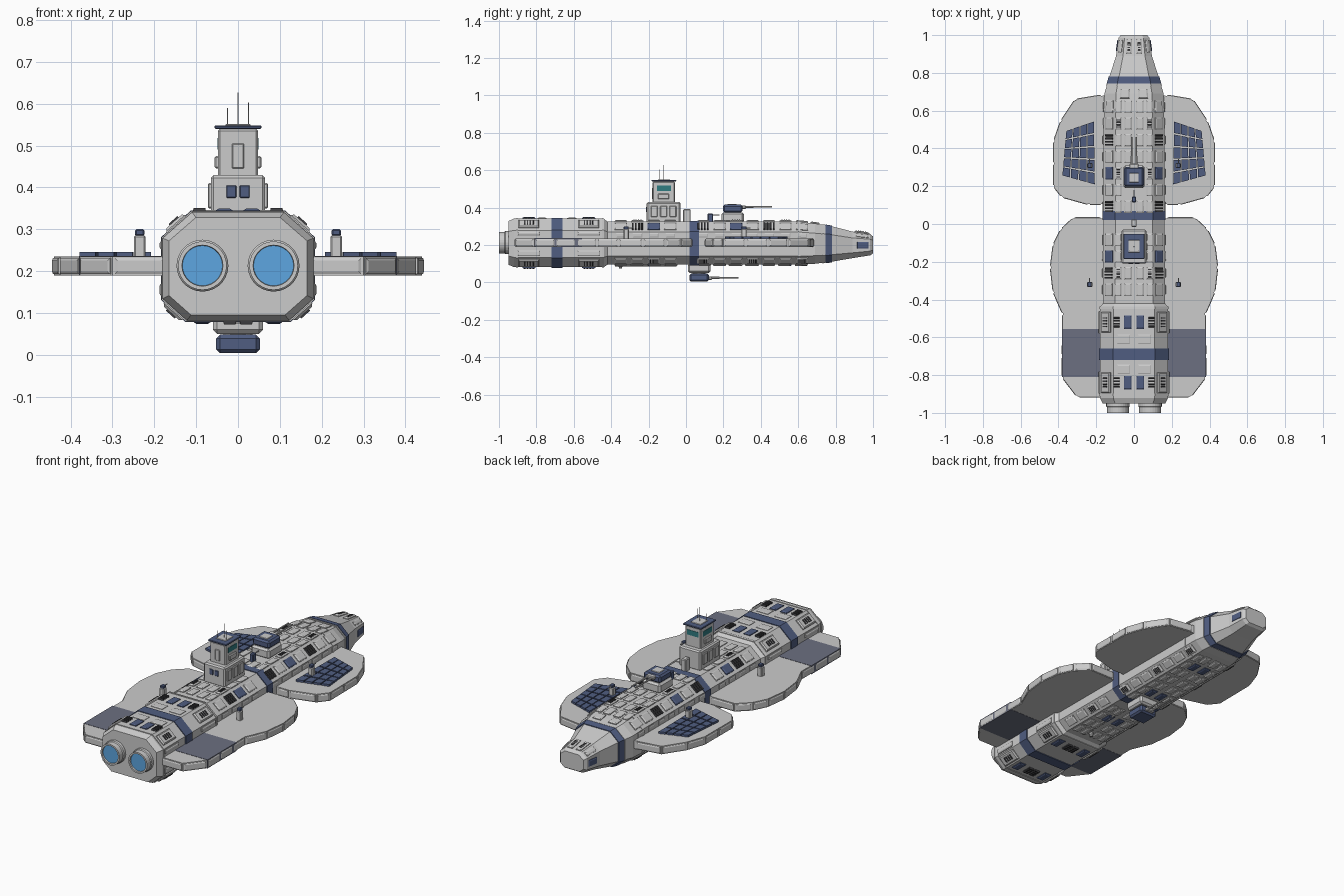
import bpy, bmesh, math, random
from mathutils import Vector as V

if "Cube" in bpy.data.objects:
    bpy.data.objects.remove(bpy.data.objects["Cube"])

random.seed(4)

def material(name, rgb):
    m = bpy.data.materials.new(name)
    m.diffuse_color = (*rgb, 1)
    m.use_nodes = True
    m.node_tree.nodes["Principled BSDF"].inputs["Base Color"].default_value = m.diffuse_color
    return m

BLUE = material("navy_blue", (0.08, 0.11, 0.22))
GLOW = material("engine_glow", (0.11, 0.38, 0.75))
TEAL = material("teal_glass", (0.03, 0.2, 0.22))
DARK = material("dark_metal", (0.05, 0.05, 0.055))
PALE = material("faded_blue", (0.15, 0.16, 0.22))

def finish(bm, name, mat=None):
    bmesh.ops.recalc_face_normals(bm, faces=bm.faces)
    me = bpy.data.meshes.new(name)
    bm.to_mesh(me)
    bm.free()
    ob = bpy.data.objects.new(name, me)
    bpy.context.collection.objects.link(ob)
    if mat:
        me.materials.append(mat)
    return ob

def frustum(bm, c, ex, ey, lx, ly, h, inset=0.006):
    """Bevelled plate sitting on a surface at c with in-plane axes ex, ey."""
    ez = ex.cross(ey).normalized()
    rings = []
    for z, i in ((-0.006, 0), (h * 0.5, 0), (h, inset)):
        a, b = lx / 2 - i, ly / 2 - i
        rings.append([bm.verts.new(c + ex * sx * a + ey * sy * b + ez * z)
                      for sx, sy in ((-1, -1), (1, -1), (1, 1), (-1, 1))])
    skin(bm, rings)

def skin(bm, rings):
    n = len(rings[0])
    for r, s in zip(rings, rings[1:]):
        for i in range(n):
            bm.faces.new((r[i], r[(i + 1) % n], s[(i + 1) % n], s[i]))
    bm.faces.new(rings[0])
    bm.faces.new(rings[-1])

def box(name, x, y, z, mat=None, bevel=0.004):
    bm = bmesh.new()
    bmesh.ops.create_cube(bm, size=1)
    for v in bm.verts:
        v.co = V([(a[0] + a[1]) / 2 + c * (a[1] - a[0]) for a, c in zip((x, y, z), v.co)])
    if bevel:
        bmesh.ops.bevel(bm, geom=bm.edges[:], offset=bevel, segments=1, affect='EDGES')
    return finish(bm, name, mat)

def lathe(name, c, axis, profile, n=24, mat=None):
    """Revolve (radius, distance) profile about the y or z axis."""
    bm = bmesh.new()
    rings = []
    for r, d in profile:
        ring = []
        for i in range(n):
            a, b = r * math.cos(2 * math.pi * i / n), r * math.sin(2 * math.pi * i / n)
            ring.append(bm.verts.new(V(c) + (V((a, d, b)) if axis == 'y' else V((a, b, d)))))
        rings.append(ring)
    skin(bm, rings)
    return finish(bm, name, mat)

# Hull: octagonal sections lofted along y (y, half width, bottom, top)
ST = [(-.95, .165, .095, .328), (-.92, .18, .082, .341), (-.44, .18, .082, .341),
      (-.42, .164, .095, .325), (.6, .16, .095, .325), (.69, .157, .10, .315),
      (.78, .13, .111, .30), (.89, .095, .13, .272), (.985, .082, .145, .258), (1, .07, .155, .246)]

def half_section(y, o=0):
    for a, b in zip(ST, ST[1:]):
        if y <= b[0]:
            break
    t = (y - a[0]) / (b[0] - a[0])
    w, lo, hi = [a[k] + (b[k] - a[k]) * t for k in (1, 2, 3)]
    w, lo, hi = w + o, lo - o, hi + o
    h = hi - lo
    return [V(p) for p in ((0, y, hi), (.61 * w, y, hi), (w, y, hi - .24 * h),
                           (w, y, lo + .2 * h), (.68 * w, y, lo), (0, y, lo))]

def loft(name, ys, o=0, mat=None):
    bm = bmesh.new()
    rings = []
    for y in ys:
        p = half_section(y, o)[1:5]
        p += [V((-v.x, v.y, v.z)) for v in reversed(p)]
        rings.append([bm.verts.new(v) for v in p])
    skin(bm, rings)
    return finish(bm, name, mat)

loft("hull", [s[0] for s in ST])
for nm, a, b in (("rear_band", -.72, -.66), ("mid_band", .02, .07), ("nose_band", .745, .78)):
    loft(nm, (a, b), .004, BLUE)
for y in (-.91, -.45, .6, .73):
    loft("hull_rib", (y, y + .012), .003)

# Surface plates: faces 0 top, 1 upper chamfer, 2 side, 3 lower chamfer, 4 bottom
layers = {k: bmesh.new() for k in ("plates", "blue_plates", "vents")}

def plate(kind, face, y, u, ly, w, h=.008):
    def at(yy):
        s = half_section(yy)
        return s[face].lerp(s[face + 1], u)
    s = half_section(y)
    ex = (s[face + 1] - s[face]).normalized()
    ey = (at(y + ly / 2) - at(y - ly / 2)).normalized()
    flip = V((-1, 1, 1))
    for m in (V((1, 1, 1)), flip):
        c, a, b = at(y) * m, ex * m, ey * m
        if m is flip:
            a = -a
        if a.cross(b).dot(V((c.x, 0, c.z - .21))) < 0:
            a = -a
        if kind == "vents":
            for k in range(4):
                frustum(layers[kind], c + b * (k - 1.5) * ly / 4, a, b, w, ly / 7, h, .001)
        else:
            frustum(layers[kind], c, a, b, w, ly, h)

# Mid hull rows
for i in range(12):
    y = .62 - i * .088
    if -.0 < y < .09:
        continue
    ly = .066
    if not (.17 < y < .34 or -.24 < y < .02):
        plate("plates", 0, y, .32, ly, .04)
    plate("plates", 0, y, .84, ly, .034)
    if i % 3 == 1:
        plate("vents", 0, y, .84, .05, .02, .012)
    plate("vents" if i % 4 == 2 else "blue_plates" if i % 5 == 4 else "plates", 1, y, .5, ly, .05)
    plate("plates", 3, y, .5, ly, .045)
    plate("blue_plates" if i % 4 == 1 else "plates", 4, y, .7, ly, .038)
    plate("plates", 4, y + random.uniform(-.01, .01), .25, ly, .034)
    plate("plates", 2, y, .14, ly * .8, .025, .005)
    if i % 3 == 0:
        plate("vents", 3, y, .5, .045, .03, .011)
# Rear block and nose plates
for y in (-.84, -.52):
    for f in (0, 4):
        plate("blue_plates", f, y, .3, .07, .04)
        plate("vents", f, y, .84, .06, .03, .01)
    for f in (1, 3):
        plate("plates", f, y, .5, .11, .06, .012)
        plate("vents", f, y, .5, .06, .03, .016)
    plate("plates", 2, y, .85, .12, .03)
    plate("plates", 2, y, .12, .12, .02)
for y in (-.61, -.77):
    plate("plates", 0, y, .5, .05, .07, .005)
plate("plates", 0, .94, .5, .08, .03)
plate("vents", 0, .94, .5, .05, .015, .011)
plate("plates", 1, .94, .5, .07, .025, .006)
plate("blue_plates", 2, .945, .5, .06, .035, .005)
plate("plates", 0, .69, .5, .05, .05)
for k, bm in layers.items():
    finish(bm, "hull_" + k, {"blue_plates": BLUE, "vents": DARK}.get(k))

# Wings: flat outlines with segmented rim armour
FRONT = [(.1, .68), (.16, .68), (.31, .657), (.385, .545), (.422, .44), (.424, .2), (.38, .145), (.24, .106), (.1, .106)]
REAR = [(.1, .03), (.32, .03), (.385, -.03), (.425, -.11), (.44, -.23), (.425, -.36), (.375, -.475),
        (.378, -.81), (.3, -.912), (.1, -.912)]
for side, sx in (("right", 1), ("left", -1)):
    for nm, pts in (("front", FRONT), ("rear", REAR)):
        bm, rim = bmesh.new(), bmesh.new()
        skin(bm, [[bm.verts.new((sx * x, y, z)) for x, y in pts] for z in (.19, .235)])
        for p, q in zip(pts, pts[1:]):
            p, q = V((sx * max(p[0], .17), p[1], .212)), V((sx * max(q[0], .17), q[1], .212))
            d = q - p
            if d.length > .03:
                n = max(1, round(d.length / .12))
                for k in range(n):
                    frustum(rim, p + d * (k + .5) / n, -d.normalized() * sx, V((0, 0, 1)) ,
                            d.length / n - .012, .038, .006 if sx else 0)
        finish(bm, f"{nm}_wing_{side}")
        finish(rim, f"{nm}_wing_rim_{side}")
    # Coloured rear wing section
    box("wing_stripe_" + side, sorted((sx * .15, sx * .38)), (-.81, -.555), (.189, .2365), PALE, 0)
    # Solar cells on the front wing, gridded inside a tapered quad
    A, B, C, D = [V((sx * x, y, .236)) for x, y in ((.205, .205), (.382, .255), (.36, .495), (.21, .547))]
    quad = lambda u, v: A.lerp(B, u).lerp(D.lerp(C, u), v)
    bm = bmesh.new()
    for i in range(4):
        for j in range(5):
            u0, u1, v0, v1 = i / 4 + .015, (i + 1) / 4 - .015, j / 5 + .012, (j + 1) / 5 - .012
            loop = [quad(u0, v0), quad(u1, v0), quad(u1, v1), quad(u0, v1)]
            skin(bm, [[bm.verts.new(p + V((0, 0, dz))) for p in loop] for dz in (-.003, .01)])
    finish(bm, "solar_cells_" + side, BLUE)
    # Wing point guns
    for y in (-.32, .31):
        x = sx * .235
        box("gun_post", (x - .014, x + .014), (y - .014, y + .014), (.23, .286))
        box("gun_head", (x - .011, x + .011), (y - .013, y + .013), (.284, .3), BLUE, .003)
        lathe("gun_barrel", (x, y, .292), 'y', [(.003, 0), (.003, .035)], 6)
    # Engines
    lathe("engine_" + side, (sx * .085, 0, .213), 'y', [(.055, -.93), (.062, -.94), (.062, -.965),
          (.058, -.97), (.058, -1), (.049, -1), (.047, -.985)], 28)
    lathe("engine_glow_" + side, (sx * .085, 0, .213), 'y', [(.048, -.98), (.048, -.992)], 28, GLOW)

# Command tower
box("tower_base", (-.065, .065), (-.21, -.03), (.32, .43), None, .007)
box("tower_upper", (-.048, .048), (-.178, -.06), (.425, .54), None, .005)
box("tower_roof", (-.056, .056), (-.184, -.052), (.54, .548), BLUE, .002)
box("tower_roof_pad", (-.03, .03), (-.15, -.085), (.546, .551), None, .002)
box("tower_side_windows", (-.0495, .0495), (-.155, -.08), (.49, .518), TEAL, 0)
box("tower_front_window", (-.036, .036), (-.1, -.058), (.49, .518), TEAL, 0)
box("tower_rear_hatch", (-.014, .014), (-.182, -.15), (.445, .505), None, .002)
box("tower_side_pods", (-.056, .056), (-.15, -.09), (.445, .475), None, .004)
for sx in (-1, 1):
    box("tower_base_window", (sx * .016 - .012, sx * .016 + .012), (-.213, -.19), (.375, .405), BLUE, .002)
    for y in (-.17, -.12, -.07):
        box("tower_base_panel", sorted((sx * .05, sx * .072)), (y - .018, y + .018), (.35, .41), None, .003)
for x, y, z in ((-.025, -.14, .59), (0, -.12, .627), (.025, -.14, .603)):
    lathe("antenna", (x, y, 0), 'z', [(.0018, .54), (.0012, z)], 6)

# Main turrets, upper and lower
for nm, y, r, zs, zh, zb in (("upper", .25, .056, (.32, .375), (.374, .416), .404),
                             ("lower", .07, .06, (.05, .1), (.004, .048), .025)):
    box(nm + "_turret_base", (-r, r), (y - .06, y + .06), zs, None, .01)
    lathe(nm + "_turret_ring", (0, y, 0), 'z', [(.035, zs[0] - .006), (.035, zs[1] + .006)], 20)
    box(nm + "_turret_head", (-.052, .052), (y - .052, y + .052), zh, BLUE, .009)
    box(nm + "_turret_mantlet", (-.025, .025), (y + .04, y + .07), (zb - .011, zb + .008))
    for x in (-.013, .013):
        lathe(nm + "_turret_barrel", (x, y, zb), 'y', [(.006, .06), (.006, .11), (.004, .11), (.004, .21)], 10)
box("turret_hatch", (-.025, .025), (.22, .27), (.414, .419), None, .002)

# Small deck and keel fittings
box("deck_sensor_post", (-.014, .014), (-.015, .025), (.32, .392))
box("deck_gun", (-.011, .011), (.115, .145), (.32, .368), BLUE)
lathe("deck_gun_barrel", (0, .13, .36), 'y', [(.003, 0), (.003, .05)], 6)
lathe("keel_pipe", (.03, 0, .092), 'y', [(.006, -.38), (.006, -.05)], 8)
lathe("keel_sensor", (0, -.35, 0), 'z', [(.008, .075), (.014, .1)], 10)
